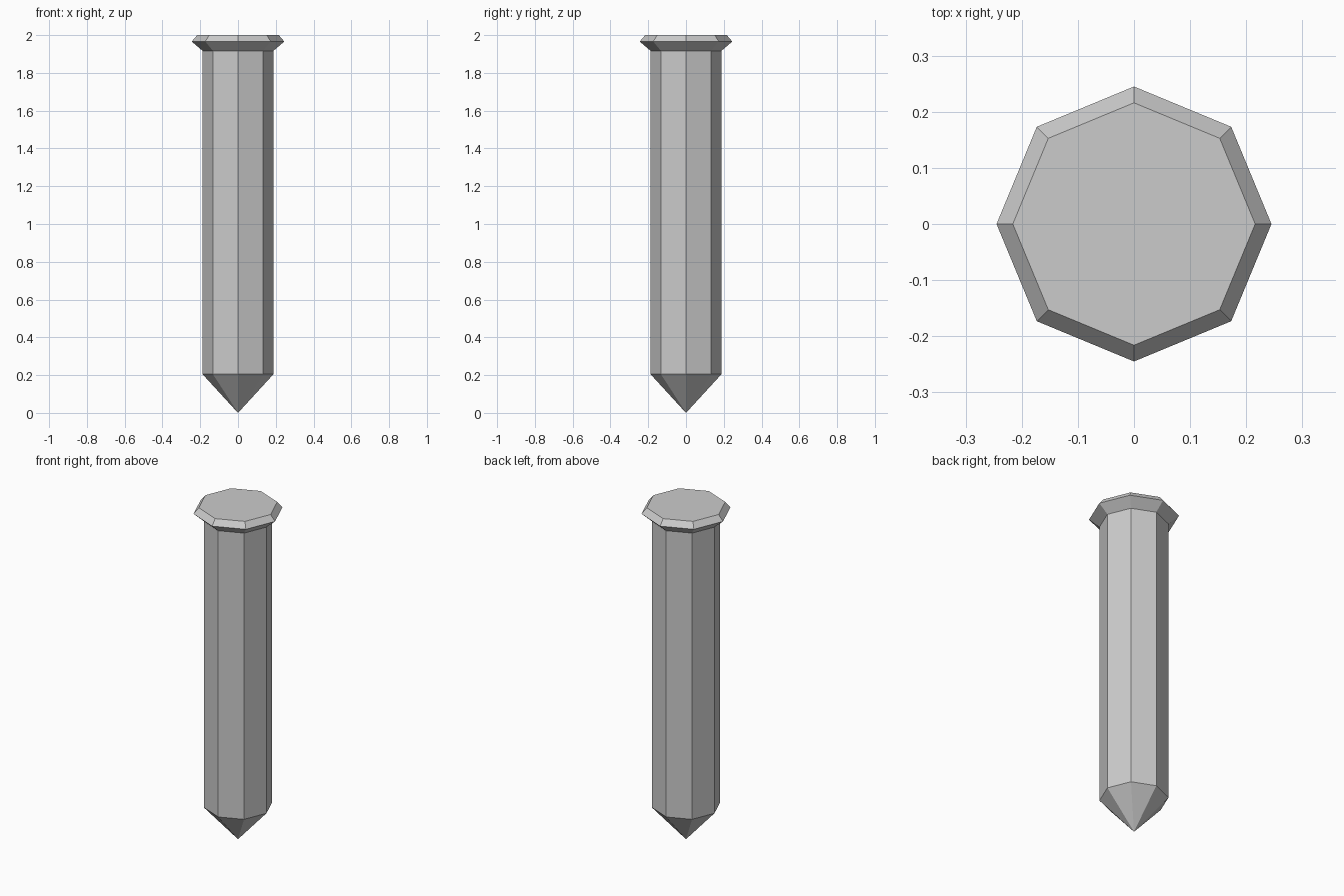
import bpy, bmesh
from math import cos, sin, tau

if "Cube" in bpy.data.objects:
    bpy.data.objects.remove(bpy.data.objects["Cube"])

SIDES = 8


def lathe(name, tip_z, profile):
    """Flat-faced spike: a bottom point, rings of (radius, z), and a flat cap."""
    bm = bmesh.new()
    tip = bm.verts.new((0, 0, tip_z))
    rings = [[bm.verts.new((r * cos(tau * i / SIDES), r * sin(tau * i / SIDES), z))
              for i in range(SIDES)] for r, z in profile]
    for i in range(SIDES):
        j = (i + 1) % SIDES
        bm.faces.new((tip, rings[0][j], rings[0][i]))
        for a, b in zip(rings, rings[1:]):
            bm.faces.new((a[i], a[j], b[j], b[i]))
    bm.faces.new(rings[-1])
    bmesh.ops.recalc_face_normals(bm, faces=bm.faces)
    mesh = bpy.data.meshes.new(name)
    bm.to_mesh(mesh)
    bm.free()
    obj = bpy.data.objects.new(name, mesh)
    bpy.context.collection.objects.link(obj)
    return obj


# Pointed tip, straight shaft, flared head and chamfered flat top
lathe("spike", 0.0, [
    (0.188, 0.205),
    (0.188, 1.917),
    (0.245, 1.966),
    (0.216, 2.0),
])
